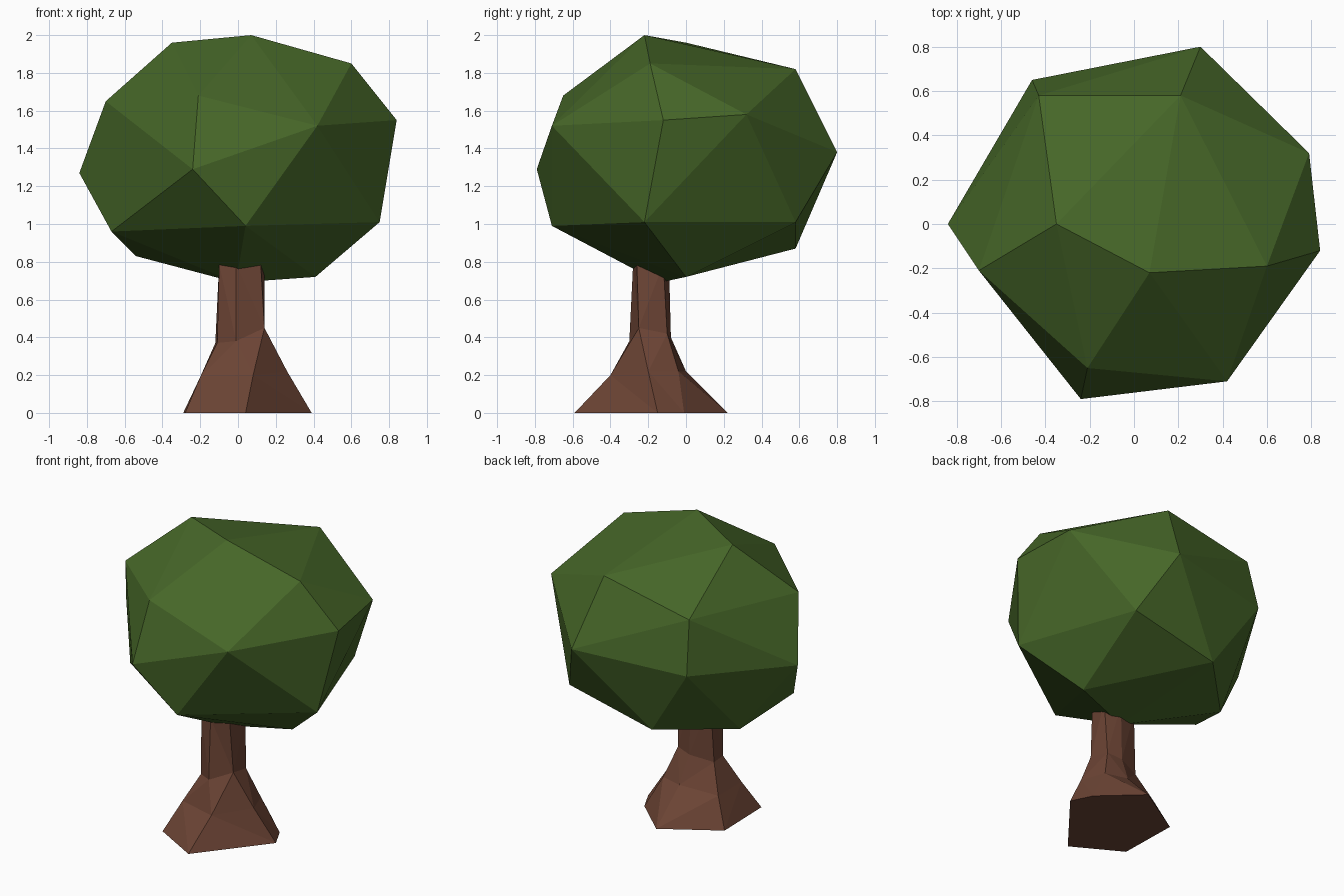
import bpy
import bmesh

# Remove the default cube if present
default_cube = bpy.data.objects.get("Cube")
if default_cube:
    bpy.data.objects.remove(default_cube, do_unlink=True)

CM = 0.01  # points below are given in hundredths of a unit


def make_material(name, rgb):
    material = bpy.data.materials.new(name)
    material.use_nodes = True
    color = (*rgb, 1.0)
    material.diffuse_color = color
    shader = next(n for n in material.node_tree.nodes if n.type == "BSDF_PRINCIPLED")
    shader.inputs["Base Color"].default_value = color
    shader.inputs["Roughness"].default_value = 0.9
    return material


def add_points(bm, points):
    return [bm.verts.new([c * CM for c in point]) for point in points]


def finish(bm, name, material):
    bmesh.ops.recalc_face_normals(bm, faces=bm.faces[:])
    mesh = bpy.data.meshes.new(name)
    bm.to_mesh(mesh)
    bm.free()
    mesh.materials.append(material)
    mesh.shade_flat()
    obj = bpy.data.objects.new(name, mesh)
    bpy.context.scene.collection.objects.link(obj)
    return obj


leaf_green = make_material("leaf green", (0.061, 0.133, 0.021))
bark_brown = make_material("bark brown", (0.150, 0.058, 0.035))

# Leafy crown: faceted hull around a few irregular corners, top to bottom
crown_top = [(7, -22, 200), (-35, 0, 196), (60, -19, 185), (21, 58, 182),
             (-43, 58, 169), (-21, -65, 168), (-70, -21, 165)]
crown_middle = [(84, -12, 155), (79, 32, 158), (42, -71, 152), (30, 80, 138),
                (-46, 65, 134), (-24, -79, 129), (-84, 0, 127)]
crown_bottom = [(75, -22, 101), (47, 58, 101), (4, -71, 99), (-67, -20, 96),
                (-15, 58, 87), (-54, 19, 83), (41, 0, 72), (-1, -14, 69)]
bm = bmesh.new()
add_points(bm, crown_top + crown_middle + crown_bottom)
bmesh.ops.convex_hull(bm, input=bm.verts[:])
finish(bm, "crown", leaf_green)

# Trunk: six-sided rings from the flared roots up into the crown
root_ring = [(-28, -41, 0), (4, -59, 0), (39, -15, 0),
             (32, -1, 0), (7, 22, 0), (-29, 0, 0)]
flare_ring = [(-20, -31, 19), (8, -40, 20), (26, -20, 22),
              (20, -4, 22), (5, 0, 22), (-20, -6, 19)]
neck_ring = [(-11, -24, 37), (-1, -30, 38), (14, -25, 45),
             (13, -10, 42), (3, -8, 40), (-12, -13, 37)]
top_ring = [(-10, -25, 79), (-1, -28, 79), (12, -26, 79),
            (14, -12, 79), (3, -9, 79), (-10, -12, 79)]

bm = bmesh.new()
rings = [add_points(bm, ring) for ring in (root_ring, flare_ring, neck_ring, top_ring)]
for lower, upper in zip(rings, rings[1:]):
    for i in range(len(lower)):
        j = (i + 1) % len(lower)
        bm.faces.new((lower[i], lower[j], upper[j], upper[i]))
bm.faces.new(reversed(rings[0]))
bm.faces.new(rings[-1])
bmesh.ops.triangulate(bm, faces=[f for f in bm.faces if len(f.verts) == 4])
finish(bm, "trunk", bark_brown)
